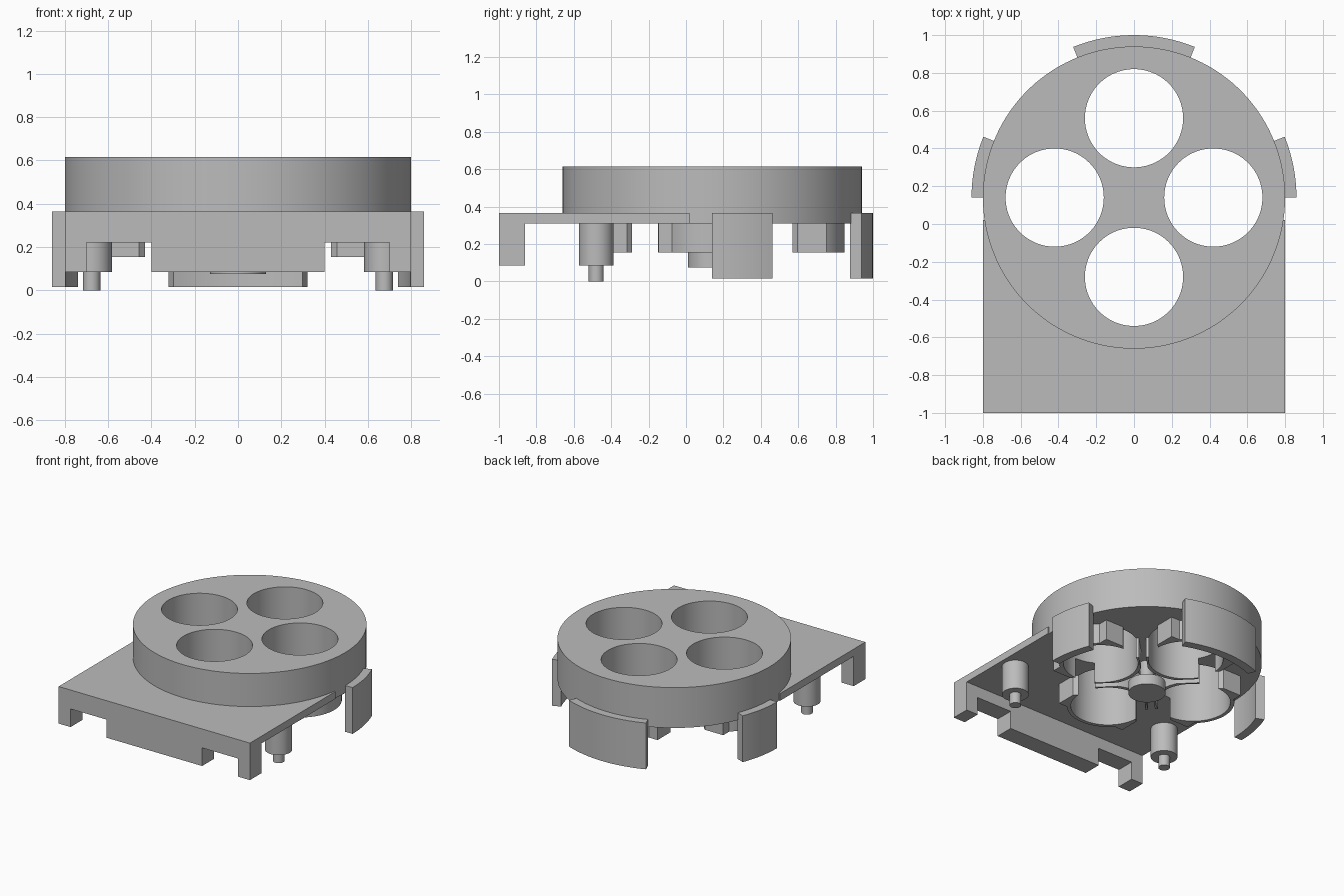
import bpy, bmesh
from math import cos, sin, pi, radians
from mathutils import Matrix, Vector

if "Cube" in bpy.data.objects:
    bpy.data.objects.remove(bpy.data.objects["Cube"])

grey = bpy.data.materials.new("plain grey")
grey.use_nodes = True
GREY = (0.5, 0.5, 0.5, 1)
grey.diffuse_color = GREY
grey.node_tree.nodes["Principled BSDF"].inputs["Base Color"].default_value = GREY

CY = 0.14            # y of the round body's centre
HOLE_OFFSET = 0.42   # distance of the holes from that centre
HOLES = [(0.42, CY), (0, CY + 0.42), (-0.42, CY), (0, CY - 0.42)]


def new_object(name, bm):
    bmesh.ops.recalc_face_normals(bm, faces=bm.faces)
    mesh = bpy.data.meshes.new(name)
    bm.to_mesh(mesh)
    bm.free()
    mesh.materials.append(grey)
    ob = bpy.data.objects.new(name, mesh)
    bpy.context.collection.objects.link(ob)
    return ob


def add_cylinder(bm, x, y, r, z0, z1, sides=96):
    bmesh.ops.create_cone(bm, cap_ends=True, segments=sides, radius1=r, radius2=r,
                          depth=z1 - z0, matrix=Matrix.Translation((x, y, (z0 + z1) / 2)))


def add_box(bm, lo, hi, turn=0):
    """Box from lo to hi around the body centre, turned about z."""
    lo, hi = Vector(lo), Vector(hi)
    place = (Matrix.Translation((0, CY, 0)) @ Matrix.Rotation(turn, 4, 'Z')
             @ Matrix.Translation((lo + hi) / 2) @ Matrix.Diagonal((*(hi - lo), 1)))
    bmesh.ops.create_cube(bm, size=1, matrix=place)


def add_prism(bm, points, shift):
    """Flat outline of 3D points extruded along shift."""
    face = bm.faces.new([bm.verts.new(p) for p in points])
    side = bmesh.ops.extrude_face_region(bm, geom=[face], use_keep_orig=True)["geom"]
    bmesh.ops.translate(bm, vec=shift, verts=[v for v in side if isinstance(v, bmesh.types.BMVert)])


def boolean(ob, other, operation):
    mod = ob.modifiers.new("cut", 'BOOLEAN')
    mod.object, mod.operation, mod.solver = other, operation, 'EXACT'
    bpy.ops.object.select_all(action='DESELECT')
    bpy.context.view_layer.objects.active = ob
    ob.select_set(True)
    bpy.ops.object.modifier_apply(modifier=mod.name)
    bpy.data.objects.remove(other)


def hole_cutter():
    bm = bmesh.new()
    for x, y in HOLES:
        add_cylinder(bm, x, y, 0.26, 0, 0.8)
    cutter = new_object("hole_cutter", bm)
    cutter.hide_render = True
    return cutter


# Round body joined to the square plate, pierced by four holes
bm = bmesh.new()
add_cylinder(bm, 0, CY, 0.8, 0.31, 0.615, 160)
body = new_object("body", bm)
bm = bmesh.new()
add_box(bm, (-0.8, -1 - CY, 0.31), (0.8, 0.02 - CY, 0.365))
boolean(body, new_object("plate", bm), 'UNION')
boolean(body, hole_cutter(), 'DIFFERENCE')

# Sockets under the holes, with squared shoulders and diagonal slots
for i, (x, y) in enumerate(HOLES):
    turn = i * pi / 2
    bm = bmesh.new()
    add_cylinder(bm, x, y, 0.287, 0.155, 0.312)
    socket = new_object(f"socket_{i + 1}", bm)
    bm = bmesh.new()
    add_box(bm, (HOLE_OFFSET, -0.287, 0.155), (0.61, 0.287, 0.312), turn)
    boolean(socket, new_object("shoulder", bm), 'UNION')
    boolean(socket, hole_cutter(), 'DIFFERENCE')
    for side in (-1, 1):
        for start, end, half in ((0.364, 1.0, 0.12), (0.2, 0.4, 0.025)):
            bm = bmesh.new()
            add_box(bm, (start, -half, 0.1), (end, half, 0.4), turn + side * pi / 4)
            slot = new_object("slot_cutter", bm)
            slot.hide_render = True
            boolean(socket, slot, 'DIFFERENCE')

# Centre knob on its stem
bm = bmesh.new()
add_cylinder(bm, 0, CY, 0.13, 0.075, 0.155, 64)
add_cylinder(bm, 0, CY, 0.05, 0.15, 0.312, 32)
new_object("centre_knob", bm)

# Front wall with two notches
half = [(0.8, 0.312), (0.8, 0.085), (0.7, 0.085), (0.7, 0.222), (0.4, 0.222), (0.4, 0.085)]
outline = half + [(-x, z) for x, z in reversed(half)]
bm = bmesh.new()
add_prism(bm, [(x, -1, z) for x, z in outline], (0, 0.14, 0))
new_object("front_wall", bm)

# Stepped pegs under the plate
for name, side in (("left", 1), ("right", -1)):
    bm = bmesh.new()
    add_cylinder(bm, side * 0.676, -0.48, 0.093, 0.085, 0.312, 48)
    add_cylinder(bm, side * 0.676, -0.48, 0.04, 0, 0.09, 32)
    new_object(name + "_peg", bm)

# Curved clips around the rim
for name, a0, a1 in (("left", 0, 22), ("back", 68, 112), ("right", 158, 180)):
    steps = 16
    angles = [radians(a0 + (a1 - a0) * k / steps) for k in range(steps + 1)]
    ring = [(0.86, a) for a in angles] + [(0.796, a) for a in reversed(angles)]
    bm = bmesh.new()
    add_prism(bm, [(r * cos(a), CY + r * sin(a), 0.015) for r, a in ring], (0, 0, 0.35))
    new_object(name + "_clip", bm)

# Smooth round sides, keep hard edges
bpy.ops.object.select_all(action='DESELECT')
for ob in bpy.context.collection.objects:
    if ob.type == 'MESH':
        ob.select_set(True)
        bpy.context.view_layer.objects.active = ob
bpy.ops.object.shade_smooth_by_angle(angle=radians(30))
